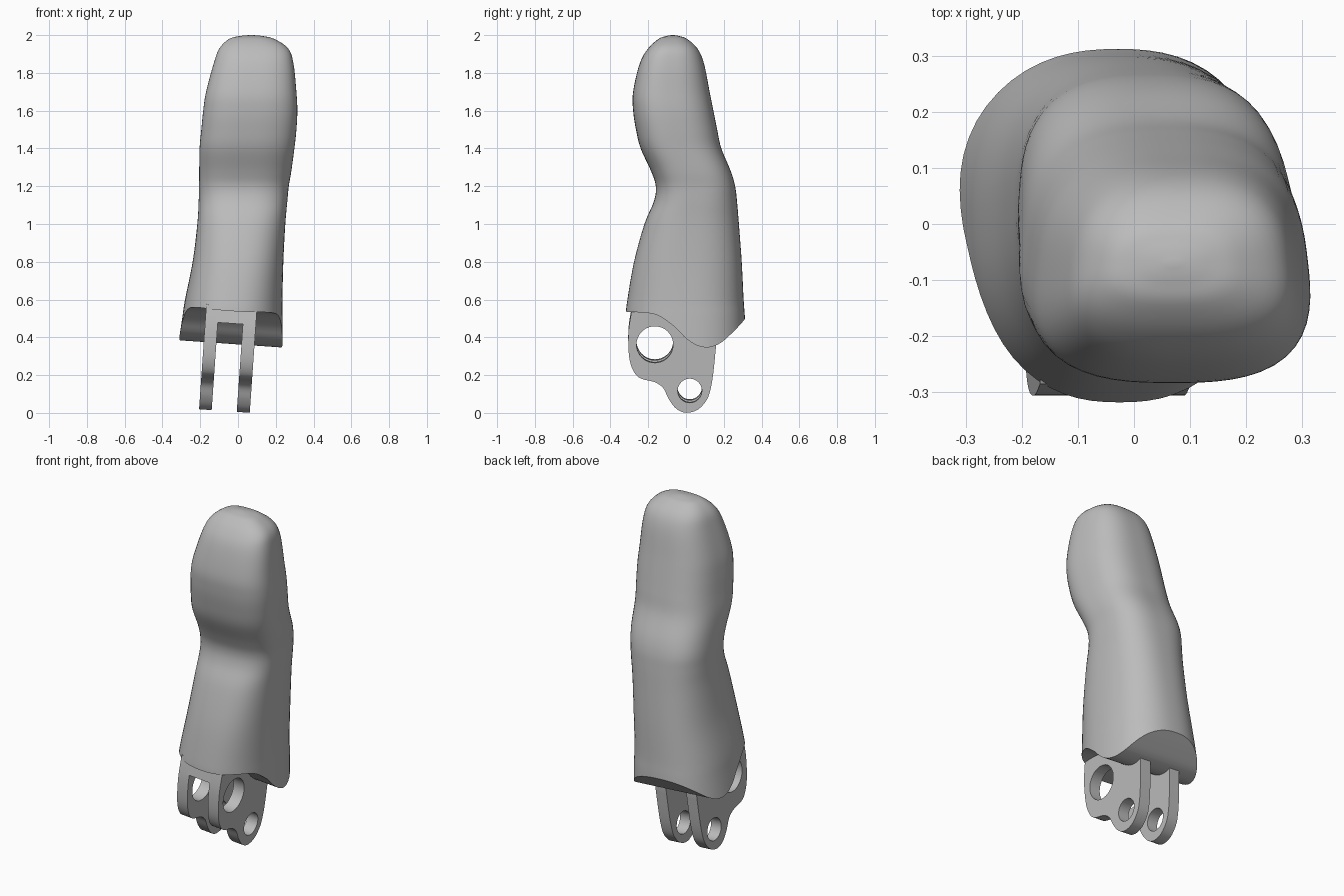
import bpy, bmesh, math
from mathutils import Matrix

cube = bpy.data.objects.get("Cube")
if cube:
    bpy.data.objects.remove(cube, do_unlink=True)

grey = bpy.data.materials.new("plain grey")
grey.use_nodes = True
colour = (0.5, 0.5, 0.5, 1)
grey.diffuse_color = colour
grey.node_tree.nodes["Principled BSDF"].inputs["Base Color"].default_value = colour

TILT = Matrix.Rotation(math.radians(4), 4, 'Y')


def make_object(name, bm):
    bmesh.ops.recalc_face_normals(bm, faces=bm.faces)
    mesh = bpy.data.meshes.new(name)
    bm.to_mesh(mesh)
    bm.free()
    mesh.materials.append(grey)
    obj = bpy.data.objects.new(name, mesh)
    bpy.context.collection.objects.link(obj)
    return obj


def spline(points, steps):
    """Smooth Catmull-Rom curve through points of any dimension."""
    ext = [points[0]] + points + [points[-1]]
    out = []
    for a, b, c, d in zip(ext, ext[1:], ext[2:], ext[3:]):
        for k in range(steps):
            t = k / steps
            out.append([q + 0.5 * t * (r - p + t * (2 * p - 5 * q + 4 * r - s + t * (3 * (q - r) + s - p)))
                        for p, q, r, s in zip(a, b, c, d)])
    return out + [list(points[-1])]


def extrude_profile(name, profile, x0, x1):
    """Solid with a y-z outline, spanning x0 to x1 along the tilted axis."""
    bm = bmesh.new()
    face = bm.faces.new([bm.verts.new((x0, y, z)) for y, z in profile])
    new = bmesh.ops.extrude_face_region(bm, geom=[face])["geom"]
    moved = [v for v in new if isinstance(v, bmesh.types.BMVert)]
    bmesh.ops.translate(bm, vec=(x1 - x0, 0, 0), verts=moved)
    bm.transform(TILT)
    return make_object(name, bm)


def cut(obj, cutter):
    cutter.hide_render = True
    mod = obj.modifiers.new("cut", 'BOOLEAN')
    mod.operation = 'DIFFERENCE'
    mod.solver = 'EXACT'
    mod.object = cutter
    bpy.context.view_layer.objects.active = obj
    bpy.ops.object.modifier_apply(modifier=mod.name)
    bpy.data.objects.remove(cutter, do_unlink=True)


def smooth(obj, angle):
    bpy.ops.object.select_all(action='DESELECT')
    obj.select_set(True)
    bpy.context.view_layer.objects.active = obj
    bpy.ops.object.shade_smooth_by_angle(angle=math.radians(angle))


# Finger body sections: z, x min, x max, y min, y max, squareness, back taper
sections = [
    (0.30, -0.325, 0.235, -0.325, 0.32, 2.4, -0.04),
    (0.50, -0.295, 0.235, -0.32, 0.312, 2.4, -0.04),
    (0.60, -0.28, 0.235, -0.31, 0.305, 2.4, -0.03),
    (0.80, -0.24, 0.24, -0.275, 0.295, 2.5, 0),
    (1.00, -0.215, 0.25, -0.22, 0.28, 2.6, 0.03),
    (1.12, -0.207, 0.26, -0.17, 0.27, 2.7, 0.05),
    (1.20, -0.205, 0.267, -0.16, 0.26, 2.8, 0.06),
    (1.28, -0.203, 0.28, -0.185, 0.237, 2.8, 0.07),
    (1.40, -0.20, 0.295, -0.24, 0.187, 2.8, 0.09),
    (1.50, -0.19, 0.305, -0.265, 0.165, 2.8, 0.1),
    (1.60, -0.18, 0.31, -0.28, 0.145, 2.8, 0.1),
    (1.70, -0.165, 0.305, -0.28, 0.125, 2.8, 0.1),
    (1.85, -0.125, 0.29, -0.245, 0.095, 2.8, 0.1),
    (1.93, -0.095, 0.262, -0.20, 0.06, 2.8, 0.1),
    (1.98, -0.045, 0.19, -0.145, 0.005, 2.7, 0.08),
    (1.995, 0.01, 0.13, -0.105, -0.035, 2.5, 0),
    (2.00, 0.06, 0.08, -0.075, -0.065, 2, 0),
]
SIDES = 64
bm = bmesh.new()
rings = []
for z, xa, xb, ya, yb, power, taper in spline(sections, 5):
    ring = []
    for i in range(SIDES):
        a = 2 * math.pi * i / SIDES
        c, s = math.cos(a), math.sin(a)
        radius = (abs(c) ** power + abs(s) ** power) ** (-1 / power)
        c, s = c * radius, s * radius
        x = (xa + xb) / 2 + (xb - xa) / 2 * c * (1 - taper * s)
        y = (ya + yb) / 2 + (yb - ya) / 2 * s
        ring.append(bm.verts.new((x, y, z)))
    rings.append(ring)
for lower, upper in zip(rings, rings[1:]):
    for i in range(SIDES):
        j = (i + 1) % SIDES
        bm.faces.new((lower[i], lower[j], upper[j], upper[i]))
bm.faces.new(rings[0])
bm.faces.new(rings[-1])
body = make_object("finger_body", bm)

# Wavy underside, cut along the tilted axis
wave = spline([(-0.32, 0.535), (-0.24, 0.542), (-0.15, 0.53), (-0.06, 0.47), (0.0, 0.41),
               (0.06, 0.372), (0.12, 0.362), (0.18, 0.382), (0.24, 0.43), (0.32, 0.505)], 5)
cutter = extrude_profile("underside_cutter",
                         [(-0.6, 0.1), (-0.6, 0.535)] + wave + [(0.6, 0.75), (0.6, 0.1)], -0.7, 0.7)
cut(body, cutter)
smooth(body, 35)

# Two hinge lugs with a large and a small pin hole each
outline = spline([(-0.285, 0.56), (-0.303, 0.45), (-0.305, 0.35), (-0.295, 0.27), (-0.27, 0.213),
                  (-0.235, 0.185), (-0.165, 0.167), (-0.12, 0.135), (-0.09, 0.075), (-0.05, 0.025),
                  (0.0, 0.005), (0.06, 0.02), (0.108, 0.07), (0.13, 0.13), (0.145, 0.22),
                  (0.16, 0.37)], 4) + [(0.15, 0.6), (-0.2, 0.6)]


def circle(y, z, r, count=40):
    return [(y + r * math.cos(2 * math.pi * k / count), z + r * math.sin(2 * math.pi * k / count))
            for k in range(count)]


for name, x0, x1 in (("right_lug", -0.207, -0.14), ("left_lug", -0.007, 0.062)):
    lug = extrude_profile(name, outline, x0, x1)
    for y, z, r in ((-0.165, 0.367, 0.097), (0.02, 0.122, 0.064)):
        cut(lug, extrude_profile("pin_hole_cutter", circle(y, z, r), x0 - 0.1, x1 + 0.1))
    smooth(lug, 35)

# Bridge joining the lugs above the slot
extrude_profile("lug_bridge", [(-0.301, 0.47), (-0.285, 0.56), (-0.2, 0.6), (0.02, 0.6), (0.02, 0.47)],
                -0.15, 0.0)
